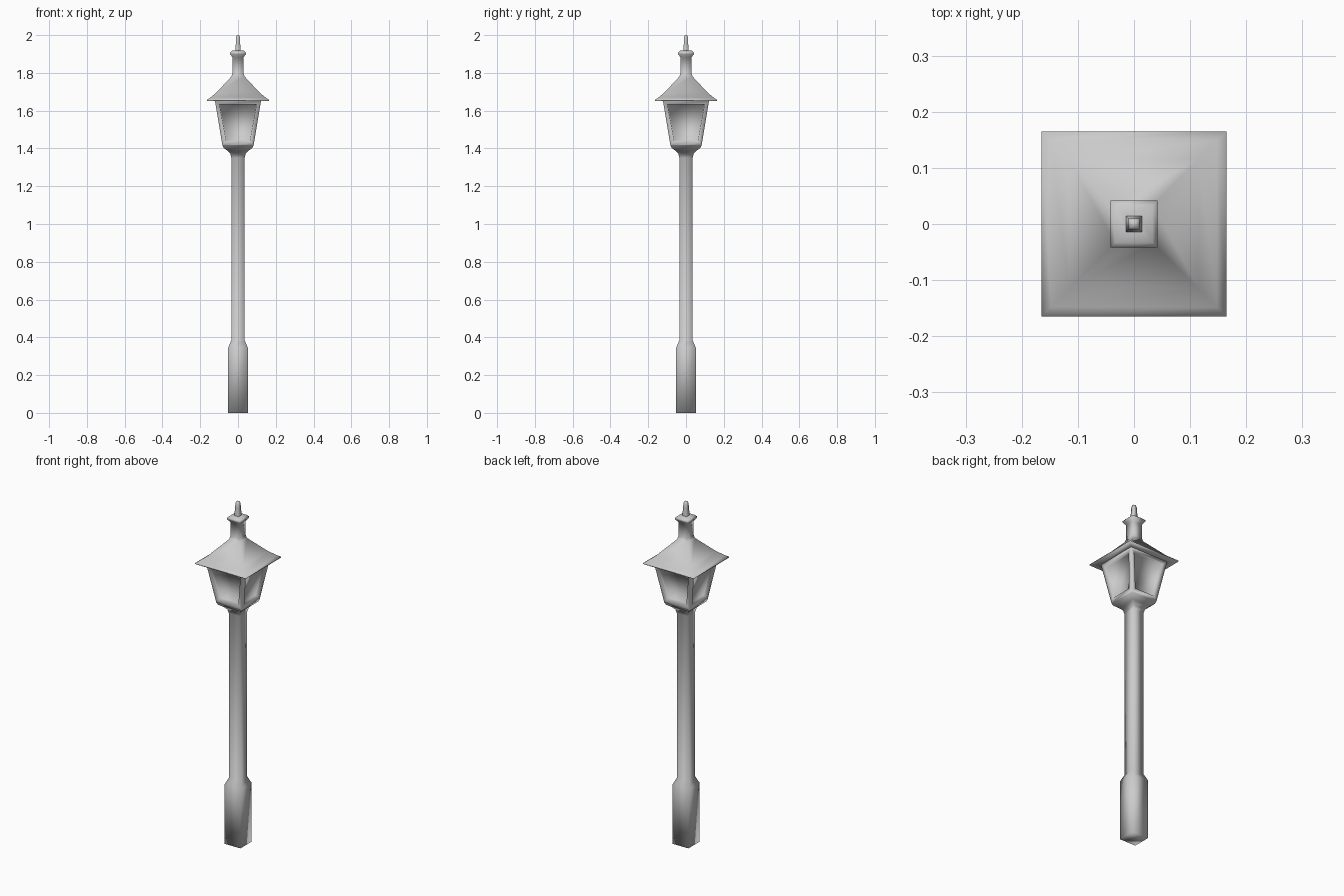
import bpy, bmesh

if "Cube" in bpy.data.objects:
    bpy.data.objects.remove(bpy.data.objects["Cube"])


def square_loft(name, profile, cap_bottom=False, cap_top=False, window_band=None):
    """Stack square rings given as (half_width, z); optionally recess panes in one band."""
    bm = bmesh.new()
    rings = [[bm.verts.new((sx * h, sy * h, z))
              for sx, sy in ((-1, -1), (1, -1), (1, 1), (-1, 1))] for h, z in profile]
    panes = []
    for i, (low, high) in enumerate(zip(rings, rings[1:])):
        for k in range(4):
            n = (k + 1) % 4
            face = bm.faces.new((low[k], low[n], high[n], high[k]))
            if i == window_band:
                panes.append(face)
    if cap_bottom:
        bm.faces.new(rings[0][::-1])
    if cap_top:
        bm.faces.new(rings[-1])
    bm.normal_update()
    if panes:
        # Frame border, then a recessed pane with a crisp reveal
        bmesh.ops.inset_individual(bm, faces=panes, thickness=0.031, depth=0)
        bm.normal_update()
        bmesh.ops.inset_individual(bm, faces=panes, thickness=0.002, depth=-0.017)
    for f in bm.faces:
        f.smooth = True
    mesh = bpy.data.meshes.new(name)
    bm.to_mesh(mesh)
    bm.free()
    obj = bpy.data.objects.new(name, mesh)
    bpy.context.collection.objects.link(obj)
    return obj


# Square post with thicker plinth, flaring into the lantern seat
square_loft("post", [(0.052, 0), (0.052, 0.345), (0.035, 0.385), (0.035, 1.35),
                     (0.041, 1.373), (0.058, 1.39), (0.076, 1.403), (0.083, 1.418)],
            cap_bottom=True)

# Tapered lantern body with four recessed panes
square_loft("lantern", [(0.083, 1.418), (0.122, 1.652)], window_band=0)

# Hipped roof with a flared eave, running up into the chimney and its collar
square_loft("roof", [(0.119, 1.652), (0.165, 1.652), (0.164, 1.657), (0.148, 1.668),
                     (0.115, 1.695), (0.034, 1.782), (0.029, 1.80), (0.029, 1.882),
                     (0.042, 1.900), (0.042, 1.908), (0.033, 1.917), (0.014, 1.919)])

# Slim finial spike
square_loft("finial", [(0.014, 1.919), (0.011, 1.965), (0.010, 1.99), (0.006, 2.0)],
            cap_top=True)
